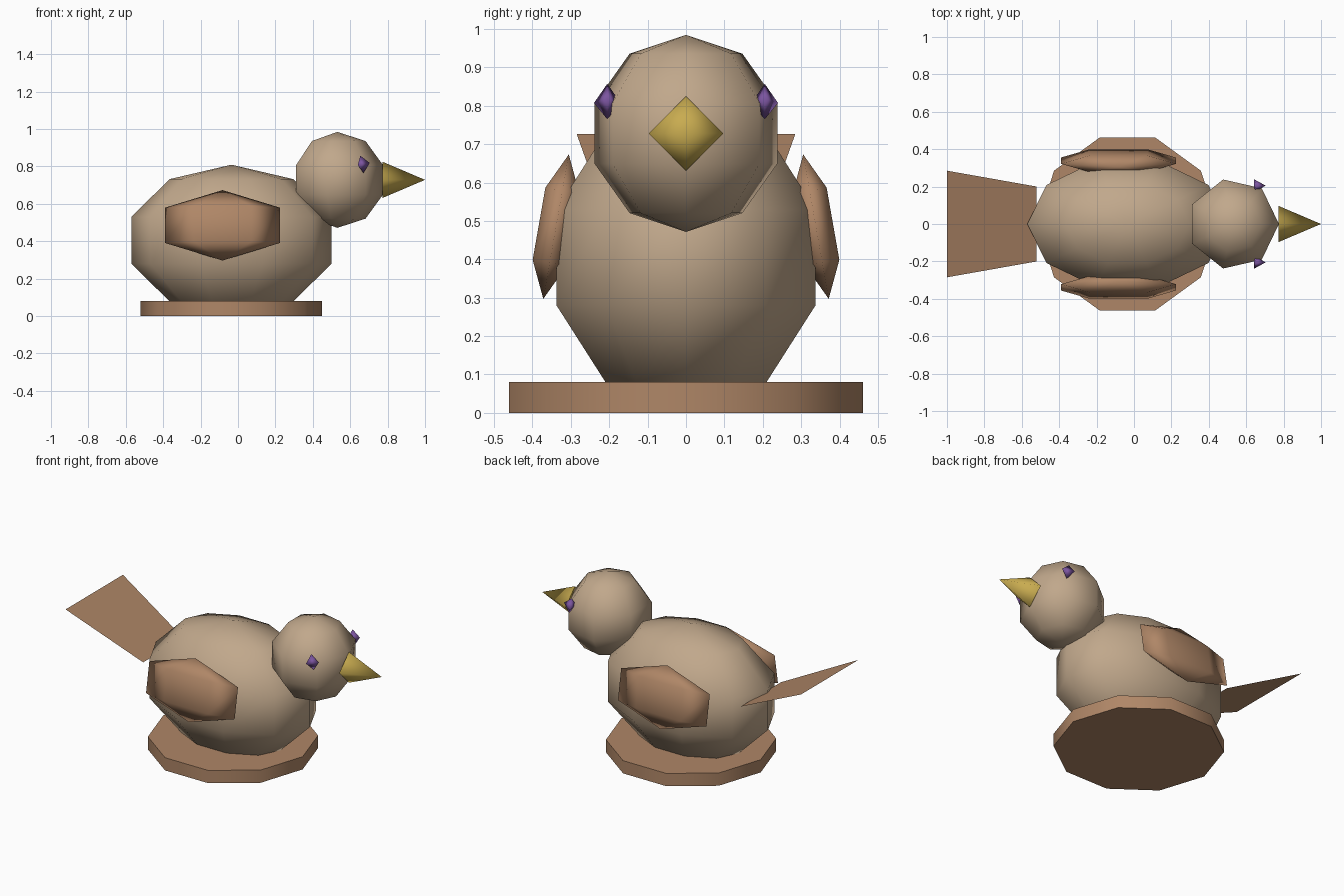
import bpy, bmesh
from math import sin, cos, pi, radians
from mathutils import Matrix, Euler

cube = bpy.data.objects.get("Cube")
if cube:
    bpy.data.objects.remove(cube, do_unlink=True)


def material(name, rgb):
    m = bpy.data.materials.new(name)
    m.use_nodes = True
    m.diffuse_color = (*rgb, 1)
    m.node_tree.nodes["Principled BSDF"].inputs["Base Color"].default_value = (*rgb, 1)
    return m


tan = material("tan feathers", (0.53, 0.39, 0.26))
brown = material("warm brown", (0.43, 0.24, 0.135))
gold = material("gold", (0.58, 0.41, 0.08))
purple = material("purple", (0.20, 0.09, 0.35))


def add_object(name, bm, mat):
    mesh = bpy.data.meshes.new(name)
    bm.to_mesh(mesh)
    bm.free()
    mesh.materials.append(mat)
    obj = bpy.data.objects.new(name, mesh)
    bpy.context.collection.objects.link(obj)
    return obj


def lathe(name, profile, segs, mat, loc, scale=(1, 1, 1), rot=(0, 0, 0)):
    """Revolve (radius, height) pairs around z; flat end caps stay flat shaded."""
    bm = bmesh.new()
    rings = [[bm.verts.new((r * cos(2 * pi * i / segs), r * sin(2 * pi * i / segs), z))
              for i in range(segs)] for r, z in profile]
    for low, high in zip(rings, rings[1:]):
        for i in range(segs):
            j = (i + 1) % segs
            bm.faces.new((low[i], low[j], high[j], high[i])).smooth = True
    for (r, z), ring in zip((profile[0], profile[-1]), (rings[0], rings[-1])):
        if r > 1e-4:
            bm.faces.new(ring)
    bmesh.ops.remove_doubles(bm, verts=bm.verts, dist=1e-5)
    turn = Euler([radians(a) for a in rot])
    bmesh.ops.transform(bm, verts=bm.verts, matrix=Matrix.LocRotScale(loc, turn, scale))
    bmesh.ops.recalc_face_normals(bm, faces=bm.faces)
    return add_object(name, bm, mat)


def ball(name, segs, rings, mat, loc, scale, rot=(0, 0, 0)):
    profile = [(sin(pi * k / rings), -cos(pi * k / rings)) for k in range(rings + 1)]
    return lathe(name, profile, segs, mat, loc, scale, rot)


# Stand, body and head
lathe("base", [(0.485, 0), (0.485, 0.08)], 10, brown, (-0.035, 0, 0))
ball("body", 10, 5, tan, (-0.035, 0, 0.405), (0.563, 0.373, 0.404))
ball("head", 7, 5, tan, (0.531, 0, 0.728), (0.2565, 0.2565, 0.2565))

# Beak pointing to +x
lathe("beak", [(0.097, 0), (0, 0.228)], 4, gold, (0.772, 0, 0.728), rot=(0, 90, 0))

# Wings and eyes on both sides
for side, label in ((1, "back"), (-1, "front")):
    ball(label + "_wing", 6, 3, brown, (-0.083, side * 0.3385, 0.485),
         (0.356, 0.06, 0.191), (side * 10, 0, 0))
    ball(label + "_eye", 3, 2, purple, (0.662, side * 0.205, 0.811),
         (0.043, 0.04, 0.047), (0, -10, 0))

# Thin tail fan rising behind the body
bm = bmesh.new()
corners = [(-0.52, -0.2, 0.49), (-0.52, 0.2, 0.49), (-1, 0.285, 0.727), (-1, -0.285, 0.727)]
bm.faces.new([bm.verts.new(c) for c in corners])
bmesh.ops.recalc_face_normals(bm, faces=bm.faces)
if next(iter(bm.faces)).normal.z < 0:
    bmesh.ops.reverse_faces(bm, faces=bm.faces[:])
add_object("tail", bm, brown)
